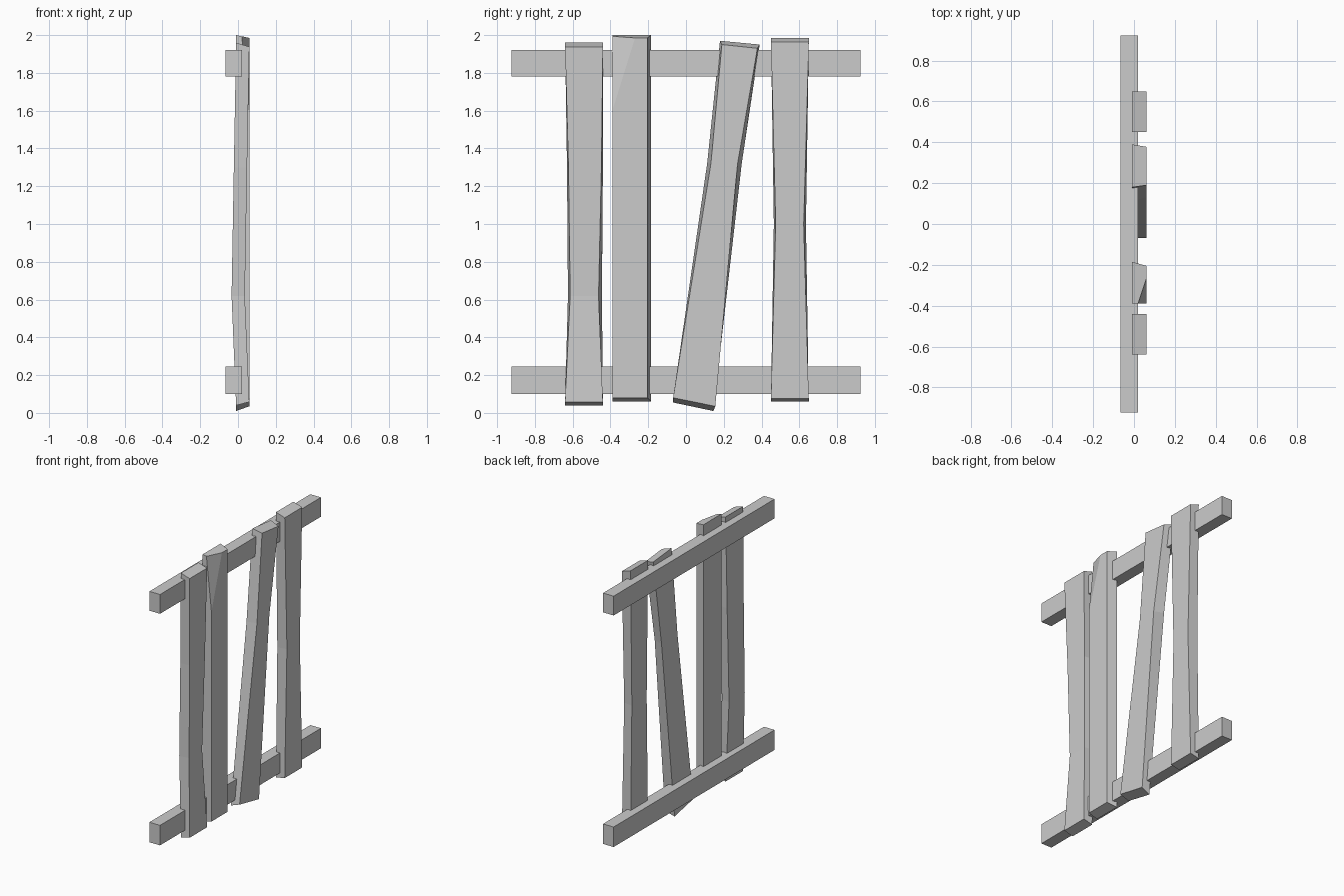
import bpy
import bmesh
from mathutils import Vector

# Remove the default object
default_cube = bpy.data.objects.get("Cube")
if default_cube:
    bpy.data.objects.remove(default_cube, do_unlink=True)

# Single flat grey
wood = bpy.data.materials.new("grey_wood")
wood.use_nodes = True
grey = (0.6, 0.6, 0.6, 1)
wood.diffuse_color = grey
wood.node_tree.nodes["Principled BSDF"].inputs["Base Color"].default_value = grey

BACK_X, FRONT_X = -0.01, 0.06


def finish(name, bm):
    bmesh.ops.recalc_face_normals(bm, faces=bm.faces)
    mesh = bpy.data.meshes.new(name)
    bm.to_mesh(mesh)
    bm.free()
    mesh.materials.append(wood)
    obj = bpy.data.objects.new(name, mesh)
    bpy.context.collection.objects.link(obj)
    return obj


def rail(name, bottom, top):
    bm = bmesh.new()
    bmesh.ops.create_cube(bm, size=1)
    bmesh.ops.scale(bm, verts=bm.verts, vec=(0.085, 1.845, top - bottom))
    bmesh.ops.translate(bm, verts=bm.verts, vec=(-0.0225, 0, (top + bottom) / 2))
    finish(name, bm)


def section(low, high, bevel=(0, 0), lift=0, bow=0):
    """Corner ring of a plank: low and high are (y, z) of its two back corners,
    bevel narrows the front face on each side, lift shifts the front in z."""
    (ya, za), (yb, zb) = low, high
    return [
        Vector((BACK_X - bow, ya, za)),
        Vector((BACK_X - bow, yb, zb)),
        Vector((FRONT_X - bow, yb - bevel[1], zb + lift)),
        Vector((FRONT_X - bow, ya + bevel[0], za + lift)),
    ]


def plank(name, sections, chip=None):
    bm = bmesh.new()
    rings = [[bm.verts.new(p) for p in ring] for ring in sections]
    for lower, upper in zip(rings, rings[1:]):
        for i in range(4):
            j = (i + 1) % 4
            bm.faces.new((lower[i], lower[j], upper[j], upper[i]))
    bm.faces.new(rings[0])
    bm.faces.new(rings[-1])
    # Slice a splintered corner off and cap the cut
    if chip:
        a, b, c = (Vector(p) for p in chip)
        normal = (b - a).cross(c - a)
        if normal.x < 0:
            normal.negate()
        bmesh.ops.bisect_plane(bm, geom=bm.verts[:] + bm.edges[:] + bm.faces[:],
                               plane_co=a, plane_no=normal, clear_outer=True)
        bmesh.ops.holes_fill(bm, edges=[e for e in bm.edges if e.is_boundary])
    finish(name, bm)


# Horizontal rails
rail("lower_rail", 0.1, 0.245)
rail("upper_rail", 1.78, 1.92)

# Vertical planks
plank("bowed_plank", [
    section((-0.64, 0.04), (-0.44, 0.04), lift=0.018),
    section((-0.625, 0.62), (-0.445, 0.62), (0.012, 0.018), bow=0.024),
    section((-0.63, 1.3), (-0.44, 1.3), (0.008, 0.008), bow=0.012),
    section((-0.64, 1.96), (-0.44, 1.96), lift=-0.022),
])
plank("chipped_plank", [
    section((-0.39, 0.06), (-0.185, 0.06), (0, 0.02), lift=0.02),
    section((-0.39, 2), (-0.185, 2), (0, 0.02), lift=-0.015),
], chip=((FRONT_X, -0.27, 1.985), (0.02, -0.39, 1.99), (FRONT_X, -0.39, 1.6)))
plank("leaning_plank", [
    section((-0.068, 0.055), (0.145, 0.01), (0, -0.01), lift=0.025),
    section((0.112, 1.32), (0.295, 1.32), (0.02, 0.022)),
    section((0.18, 1.97), (0.39, 1.95), (0.01, 0.012), lift=-0.02),
])
plank("waisted_plank", [
    section((0.45, 0.06), (0.65, 0.06), lift=0.015),
    section((0.465, 1), (0.635, 1), (0.01, 0.012)),
    section((0.45, 1.985), (0.65, 1.985), lift=-0.022),
])
